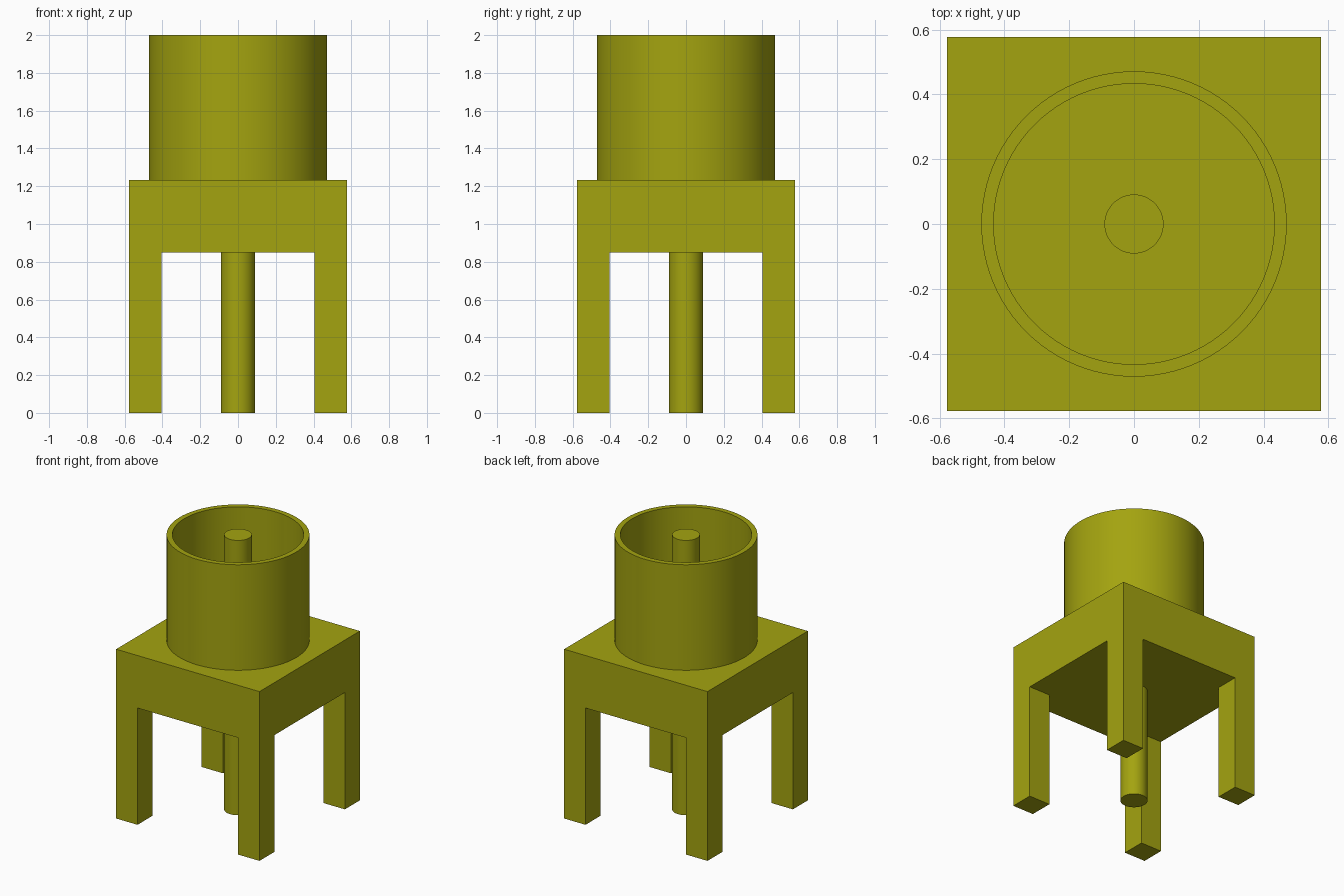
import bpy, bmesh, math
from mathutils import Vector, Matrix

if "Cube" in bpy.data.objects:
    bpy.data.objects.remove(bpy.data.objects["Cube"], do_unlink=True)

HALF = 0.577        # half width of the square body
LEG_IN = 0.405      # inner side of the legs
UNDER, DECK, TOP = 0.85, 1.232, 2.0
CUP_OUT, CUP_IN, PIN_R = 0.471, 0.433, 0.091

# One olive-yellow metal for everything
COLOUR = (0.37, 0.37, 0.005, 1.0)
mat = bpy.data.materials.new("olive yellow")
mat.use_nodes = True
mat.diffuse_color = COLOUR
bsdf = next(n for n in mat.node_tree.nodes if n.type == 'BSDF_PRINCIPLED')
bsdf.inputs["Base Color"].default_value = COLOUR


def add_object(name, bm, smooth=False):
    bmesh.ops.recalc_face_normals(bm, faces=bm.faces[:])
    mesh = bpy.data.meshes.new(name)
    bm.to_mesh(mesh)
    bm.free()
    mesh.materials.append(mat)
    obj = bpy.data.objects.new(name, mesh)
    bpy.context.collection.objects.link(obj)
    if smooth:
        bpy.ops.object.select_all(action='DESELECT')
        obj.select_set(True)
        bpy.context.view_layer.objects.active = obj
        bpy.ops.object.shade_smooth_by_angle(angle=math.radians(30))
    return obj


def lathe(name, profile, closed, steps=96):
    """Turn a (radius, height) profile around the z axis."""
    bm = bmesh.new()
    verts = [bm.verts.new((r, 0, z)) for r, z in profile]
    edges = [bm.edges.new(pair) for pair in zip(verts, verts[1:])]
    if closed:
        edges.append(bm.edges.new((verts[-1], verts[0])))
    bmesh.ops.spin(bm, geom=verts + edges, cent=(0, 0, 0), axis=(0, 0, 1),
                   angle=math.tau, steps=steps)
    bmesh.ops.remove_doubles(bm, verts=bm.verts[:], dist=1e-5)
    return add_object(name, bm, smooth=True)


# Square body with four legs pulled down from its corners
bm = bmesh.new()
bmesh.ops.create_cube(bm, size=1, matrix=Matrix.Translation((0, 0, (UNDER + DECK) / 2))
                      @ Matrix.Diagonal((2 * HALF, 2 * HALF, DECK - UNDER, 1)))
for axis in (Vector((1, 0, 0)), Vector((0, 1, 0))):
    for side in (-1, 1):
        bmesh.ops.bisect_plane(bm, geom=bm.verts[:] + bm.edges[:] + bm.faces[:],
                               plane_co=axis * side * LEG_IN, plane_no=axis)
bm.normal_update()
corners = []
for f in bm.faces:
    c = f.calc_center_median()
    if f.normal.z < -0.9 and min(abs(c.x), abs(c.y)) > LEG_IN:
        corners.append(f)
feet = bmesh.ops.extrude_discrete_faces(bm, faces=corners)["faces"]
bmesh.ops.translate(bm, vec=(0, 0, -UNDER), verts=[v for f in feet for v in f.verts])
bmesh.ops.remove_doubles(bm, verts=bm.verts[:], dist=1e-5)
bmesh.ops.dissolve_limit(bm, angle_limit=0.01, verts=bm.verts[:], edges=bm.edges[:])
add_object("body_with_legs", bm)

# Open round collar, seated slightly into the deck
lathe("collar", [(CUP_OUT, DECK - 0.02), (CUP_OUT, TOP), (CUP_IN, TOP), (CUP_IN, DECK - 0.02)], True)

# Centre pin running from the ground to the collar rim
bm = bmesh.new()
bmesh.ops.create_cone(bm, cap_ends=True, segments=48, radius1=PIN_R, radius2=PIN_R, depth=TOP,
                      matrix=Matrix.Translation((0, 0, TOP / 2)))
add_object("centre_pin", bm, smooth=True)
